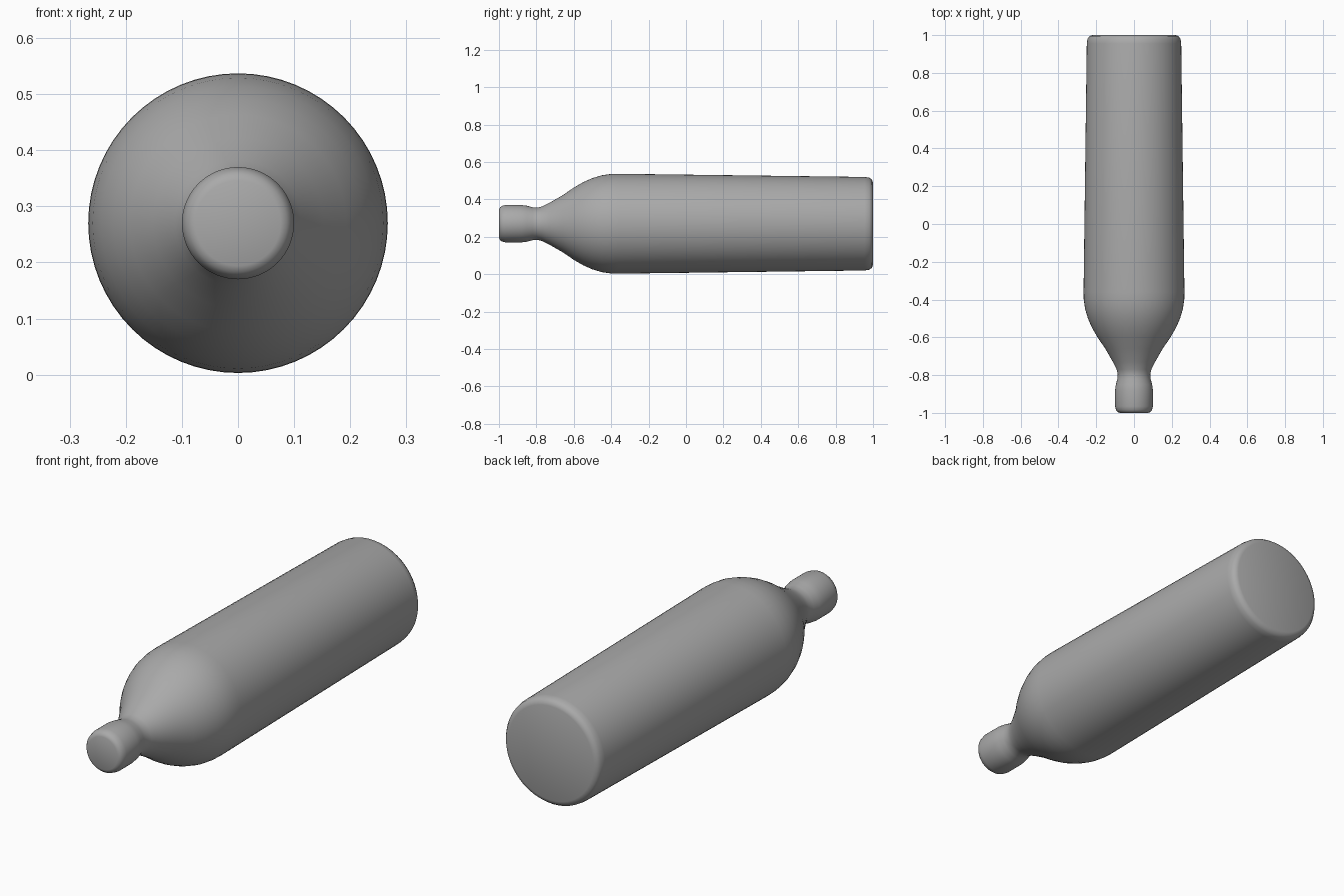
import bpy, bmesh, math
from mathutils import Vector

cube = bpy.data.objects.get("Cube")
if cube:
    bpy.data.objects.remove(cube, do_unlink=True)

AXIS_Z = 0.27
SIDES = 64

# Plain grey material
grey = bpy.data.materials.new("plain grey")
grey.use_nodes = True
colour = (0.4, 0.4, 0.4, 1)
grey.diffuse_color = colour
grey.node_tree.nodes["Principled BSDF"].inputs["Base Color"].default_value = colour

# Outline from lip to base: (y, radius)
lip = [(-1, 0), (-1, 0.076), (-0.995, 0.087), (-0.985, 0.095), (-0.965, 0.1)]
neck = [(-0.88, 0.1), (-0.85, 0.096), (-0.82, 0.088), (-0.795, 0.086), (-0.77, 0.092)]
shoulder = [(-0.73, 0.112), (-0.66, 0.152), (-0.6, 0.193), (-0.55, 0.222),
            (-0.5, 0.244), (-0.45, 0.259), (-0.4, 0.266), (-0.36, 0.267)]
base = [(0.955, 0.25), (0.98, 0.246), (0.994, 0.236), (1, 0.22), (1, 0)]
profile = lip + neck + shoulder + base

# Bottle body: the outline revolved around its long axis
bm = bmesh.new()
verts = [bm.verts.new((0, y, AXIS_Z + r)) for y, r in profile]
edges = [bm.edges.new(pair) for pair in zip(verts, verts[1:])]
bmesh.ops.spin(bm, geom=verts + edges, cent=Vector((0, 0, AXIS_Z)), axis=(0, 1, 0),
               angle=math.tau, steps=SIDES, use_merge=False)
bmesh.ops.remove_doubles(bm, verts=bm.verts, dist=0.0005)
bmesh.ops.recalc_face_normals(bm, faces=bm.faces)

mesh = bpy.data.meshes.new("bottle")
bm.to_mesh(mesh)
bm.free()
mesh.materials.append(grey)
bottle = bpy.data.objects.new("bottle", mesh)
bpy.context.collection.objects.link(bottle)

# Smooth shading, with crisp edges kept
bpy.ops.object.select_all(action='DESELECT')
bottle.select_set(True)
bpy.context.view_layer.objects.active = bottle
bpy.ops.object.shade_smooth_by_angle(angle=math.radians(40))
